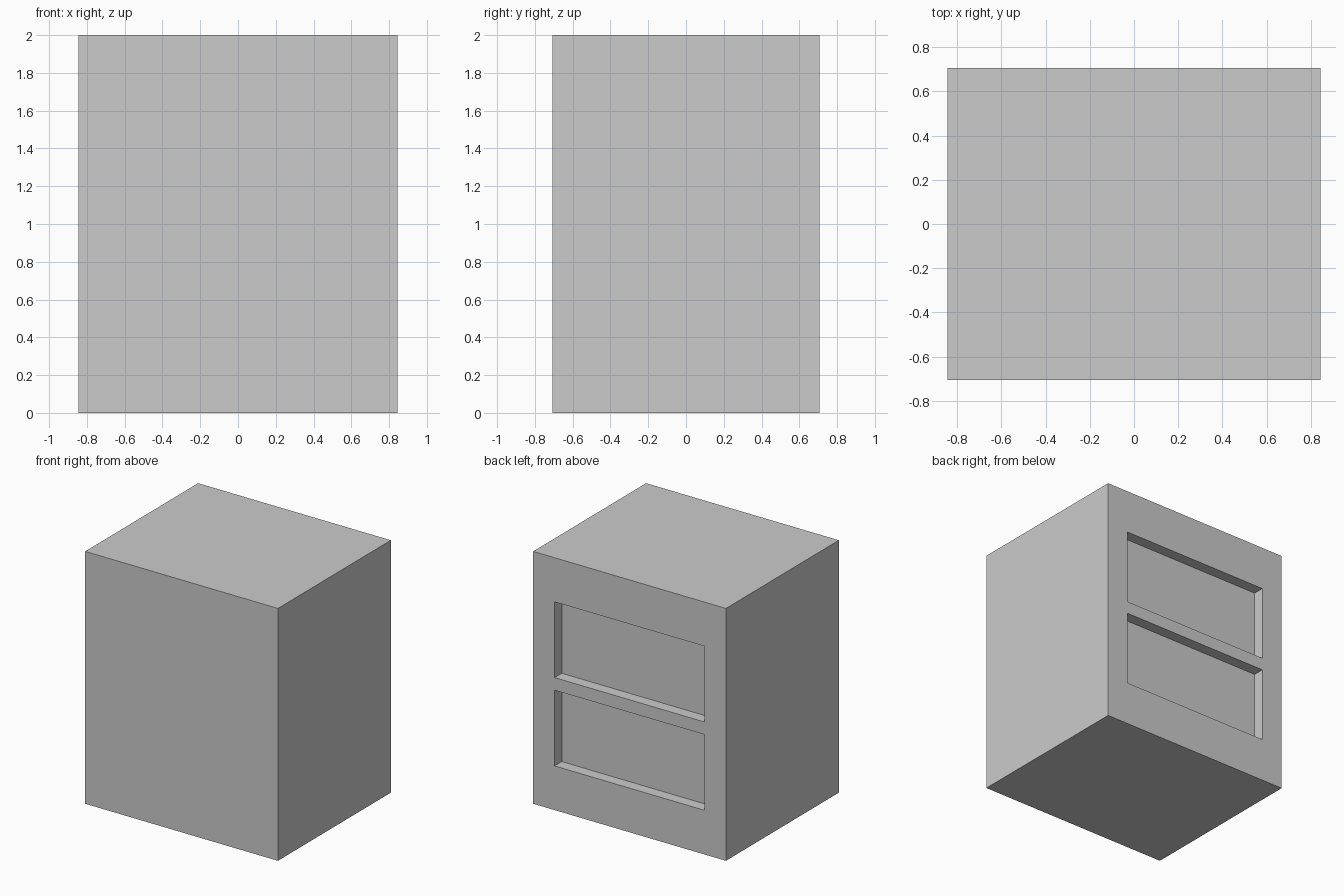
import bpy

if "Cube" in bpy.data.objects:
    bpy.data.objects.remove(bpy.data.objects["Cube"])

W, D, H = 1.69, 1.414, 2.0       # overall width, depth, height
PANEL_W, PANEL_H = 1.314, 0.60   # recessed panels on the back
RECESS = 0.09


def box(name, size, centre):
    bpy.ops.mesh.primitive_cube_add(size=1, location=centre)
    ob = bpy.context.object
    ob.name = name
    ob.scale = size
    bpy.ops.object.transform_apply(location=True, rotation=False, scale=True)
    return ob


# Solid cabinet body
body = box("cabinet_body", (W, D, H), (0, 0, H / 2))

# Two stacked rectangular recesses cut into the back face
for label, z in (("lower", 0.65), ("upper", 1.35)):
    cutter = box(label + "_recess_cutter", (PANEL_W, RECESS * 2, PANEL_H), (0, D / 2, z))
    cutter.hide_render = True
    mod = body.modifiers.new(label + "_recess", 'BOOLEAN')
    mod.operation = 'DIFFERENCE'
    mod.solver = 'EXACT'
    mod.object = cutter
    bpy.context.view_layer.objects.active = body
    bpy.ops.object.modifier_apply(modifier=mod.name)
    bpy.data.objects.remove(cutter, do_unlink=True)
